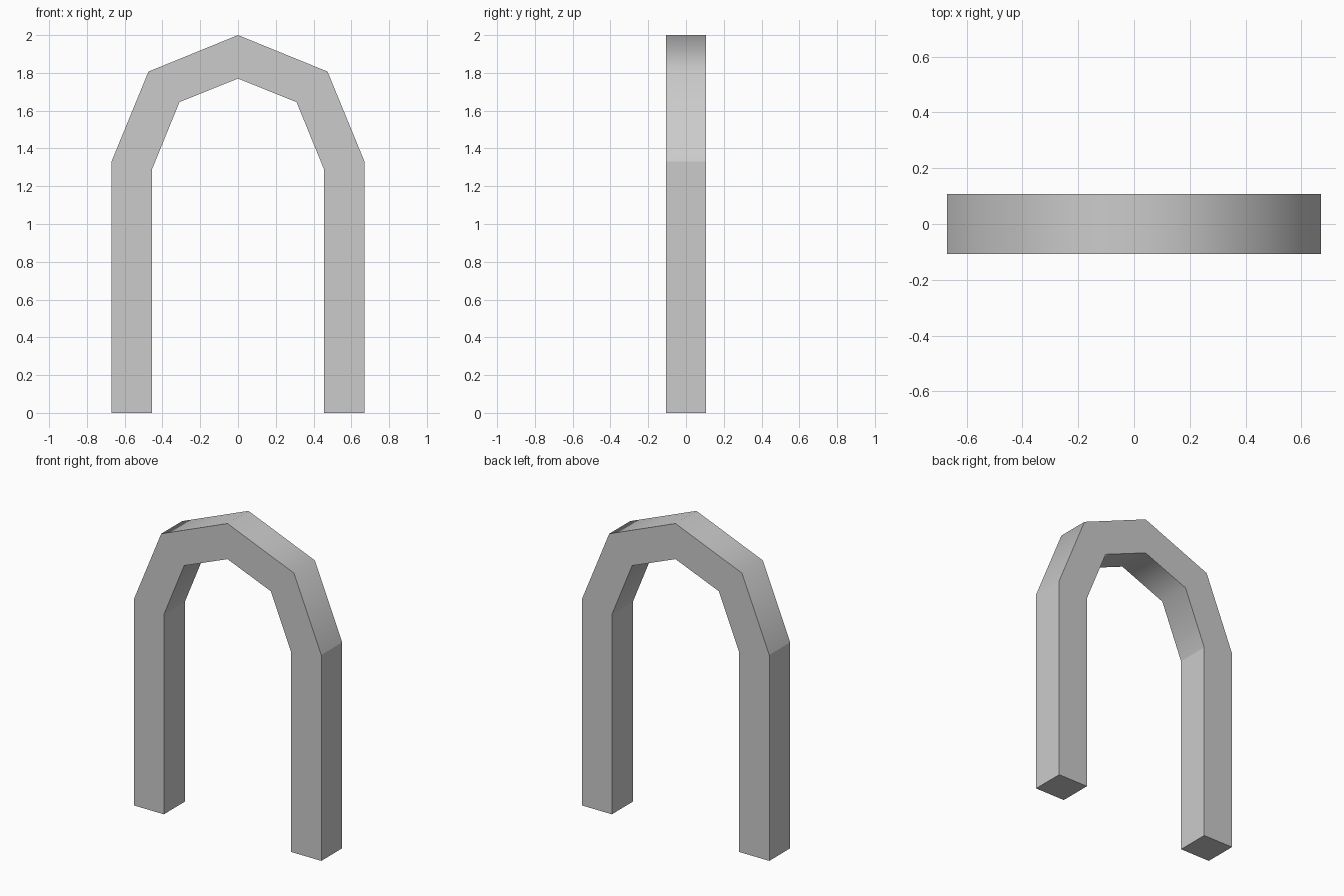
import bpy, bmesh

if "Cube" in bpy.data.objects:
    bpy.data.objects.remove(bpy.data.objects["Cube"])

HALF_DEPTH = 0.107

# Half profile from foot to crown: (outer x, outer z), (inner x, inner z)
half = [((0.67, 0.0), (0.455, 0.0)),
        ((0.67, 1.33), (0.455, 1.29)),
        ((0.474, 1.807), (0.31, 1.645)),
        ((0.0, 2.0), (0.0, 1.77))]
mirrored = [((-o[0], o[1]), (-i[0], i[1])) for o, i in half[-2::-1]]
stations = half + mirrored

# Square cross-section rings swept along the arch
bm = bmesh.new()
rings = []
for (ox, oz), (ix, iz) in stations:
    corners = ((ox, -HALF_DEPTH, oz), (ox, HALF_DEPTH, oz),
               (ix, HALF_DEPTH, iz), (ix, -HALF_DEPTH, iz))
    rings.append([bm.verts.new(c) for c in corners])

for a, b in zip(rings, rings[1:]):
    for k in range(4):
        n = (k + 1) % 4
        bm.faces.new((a[k], a[n], b[n], b[k]))
        # Long edges between front, back, outer and inner sides stay crisp
        bm.edges.get((a[k], b[k])).smooth = False

# Foot caps
bm.faces.new(rings[0])
bm.faces.new(rings[-1])
bmesh.ops.recalc_face_normals(bm, faces=bm.faces[:])

# Curve is smooth shaded, but feet and leg-to-arch joints are sharp
for f in bm.faces:
    f.smooth = True
for j in (0, 1, -2, -1):
    for k in range(4):
        bm.edges.get((rings[j][k], rings[j][(k + 1) % 4])).smooth = False

mesh = bpy.data.meshes.new("arch")
bm.to_mesh(mesh)
bm.free()
arch = bpy.data.objects.new("arch", mesh)
bpy.context.collection.objects.link(arch)
